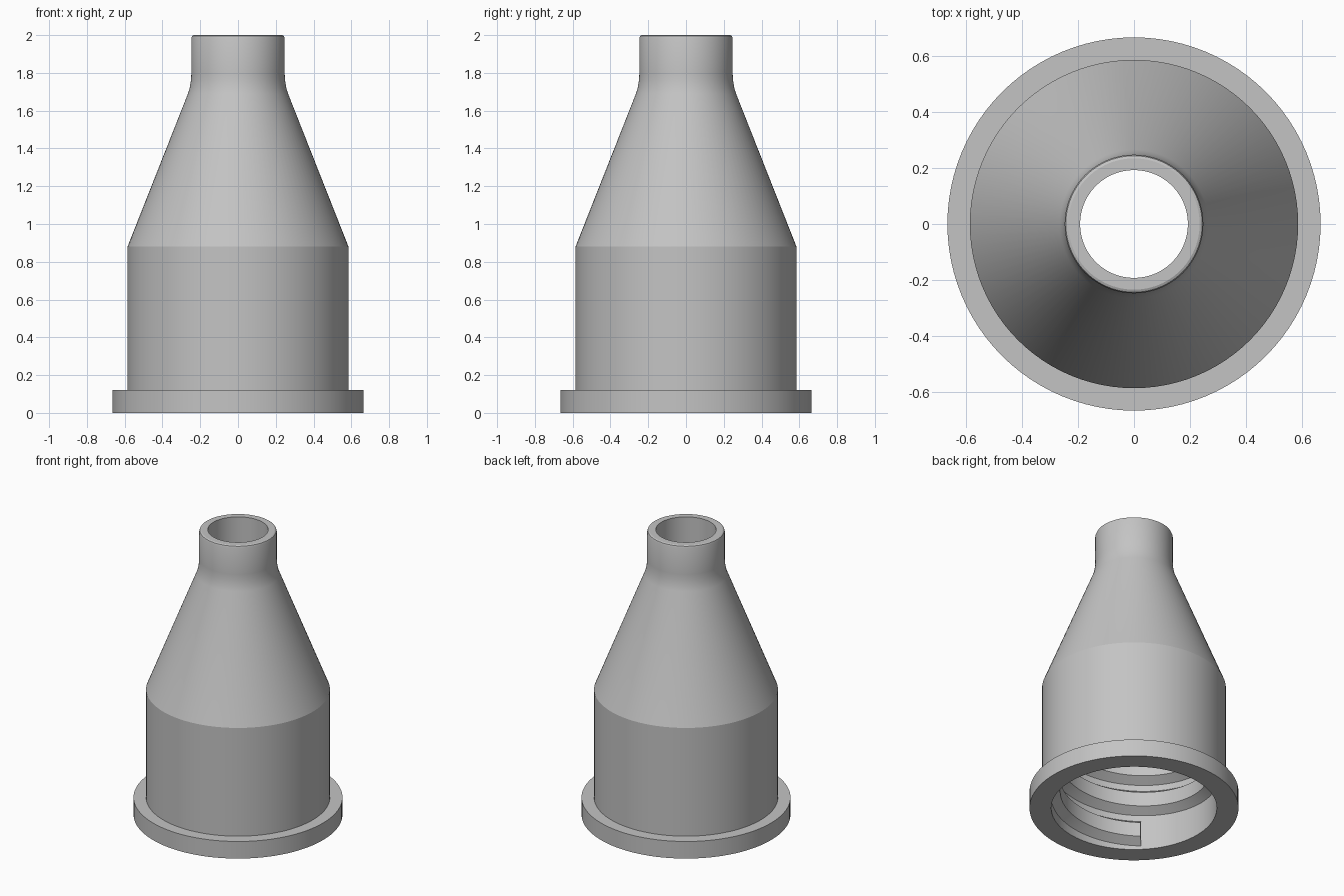
import bpy
import bmesh
from math import cos, sin, pi, radians

if "Cube" in bpy.data.objects:
    bpy.data.objects.remove(bpy.data.objects["Cube"], do_unlink=True)

SEGMENTS = 96

grey = bpy.data.materials.new("light_grey")
grey.use_nodes = True
colour = (0.55, 0.55, 0.55, 1)
grey.diffuse_color = colour
grey.node_tree.nodes["Principled BSDF"].inputs["Base Color"].default_value = colour


def finish(bm, name):
    bmesh.ops.recalc_face_normals(bm, faces=bm.faces)
    mesh = bpy.data.meshes.new(name)
    bm.to_mesh(mesh)
    bm.free()
    mesh.materials.append(grey)
    obj = bpy.data.objects.new(name, mesh)
    bpy.context.collection.objects.link(obj)
    bpy.ops.object.select_all(action="DESELECT")
    obj.select_set(True)
    bpy.context.view_layer.objects.active = obj
    bpy.ops.object.shade_smooth_by_angle(angle=radians(20))
    return obj


def sweep(name, sections, closed):
    """Join successive cross-section loops into a surface."""
    bm = bmesh.new()
    rings = [[bm.verts.new(p) for p in loop] for loop in sections]
    pairs = list(zip(rings, rings[1:]))
    if closed:
        pairs.append((rings[-1], rings[0]))
    else:
        bm.faces.new(rings[0])
        bm.faces.new(rings[-1])
    for a, b in pairs:
        for i in range(len(a)):
            j = (i + 1) % len(a)
            bm.faces.new((a[i], a[j], b[j], b[i]))
    return finish(bm, name)


def section(profile, angle, lift=0):
    return [(r * cos(angle), r * sin(angle), z + lift) for r, z in profile]


# Hollow body: flange, barrel, cone and neck outside; bore inside
outside = [(0.665, 0), (0.665, 0.12), (0.585, 0.12), (0.585, 0.88),
           (0.265, 1.69), (0.256, 1.72), (0.249, 1.76), (0.247, 1.80),
           (0.247, 1.985), (0.243, 1.996), (0.234, 2)]
inside = [(0.192, 2), (0.192, 1.75), (0.527, 0.88), (0.527, 0)]
sweep("nozzle_body",
      [section(outside + inside, 2 * pi * i / SEGMENTS) for i in range(SEGMENTS)],
      closed=True)

# Internal screw thread: a trapezoid swept along a helix
PITCH, TURNS = 0.222, 3
thread = [(0.535, 0.075), (0.47, 0.12), (0.47, 0.22), (0.535, 0.265)]
start = -pi / 4 - pi / 2
steps = TURNS * SEGMENTS
sweep("screw_thread",
      [section(thread, start + 2 * pi * i / SEGMENTS, PITCH * (i / SEGMENTS - 0.25))
       for i in range(steps + 1)],
      closed=False)
